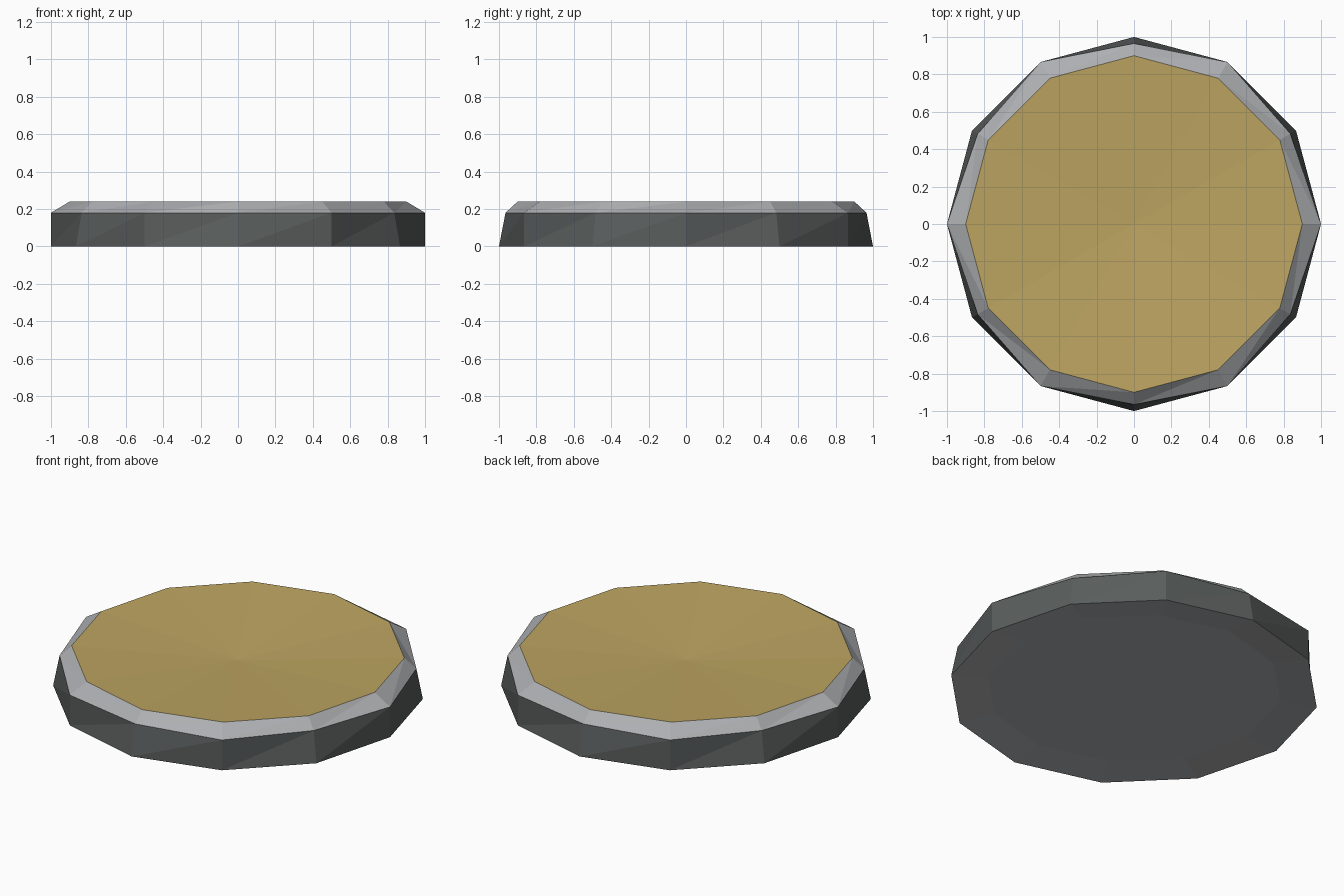
import bpy, bmesh
from math import cos, sin, pi

cube = bpy.data.objects.get("Cube")
if cube:
    bpy.data.objects.remove(cube)

SIDES = 12


def material(name, rgb):
    mat = bpy.data.materials.new(name)
    mat.use_nodes = True
    mat.diffuse_color = (*rgb, 1)
    mat.node_tree.nodes["Principled BSDF"].inputs["Base Color"].default_value = (*rgb, 1)
    return mat


materials = [material("dark slate", (0.10, 0.11, 0.108)),
             material("pale steel", (0.42, 0.43, 0.445)),
             material("dull gold", (0.51, 0.375, 0.12))]
SLATE, STEEL, GOLD = range(3)

bm = bmesh.new()


def ring(radius, z, odd_radius=None):
    """Twelve-sided ring; every other corner may sit further in."""
    verts = []
    for i in range(SIDES):
        r = odd_radius if odd_radius and i % 2 else radius
        a = 2 * pi * i / SIDES
        verts.append(bm.verts.new((r * cos(a), r * sin(a), z)))
    return verts


def bridge(low, high, mat):
    """Join two rings with pairs of triangles, all split the same way."""
    for i in range(SIDES):
        j = (i + 1) % SIDES
        bm.faces.new((low[i], low[j], high[j])).material_index = mat
        bm.faces.new((low[i], high[j], high[i])).material_index = mat


def fan(loop, z, mat):
    centre = bm.verts.new((0, 0, z))
    for i in range(SIDES):
        bm.faces.new((loop[i], loop[(i + 1) % SIDES], centre)).material_index = mat


# Rings from the underside up to the face
under = ring(0.8, 0.02)
base = ring(1.0, 0.0)
shoulder = ring(1.0, 0.18, odd_radius=0.965)
lip = ring(0.9, 0.24)

# Underside, wall, bevelled rim and slightly dished face
fan(under, 0.02, STEEL)
bridge(under, base, STEEL)
bridge(base, shoulder, SLATE)
bridge(shoulder, lip, STEEL)
fan(lip, 0.19, GOLD)

bmesh.ops.recalc_face_normals(bm, faces=bm.faces)
mesh = bpy.data.meshes.new("round_plate")
bm.to_mesh(mesh)
bm.free()
for mat in materials:
    mesh.materials.append(mat)
plate = bpy.data.objects.new("round_plate", mesh)
bpy.context.collection.objects.link(plate)
